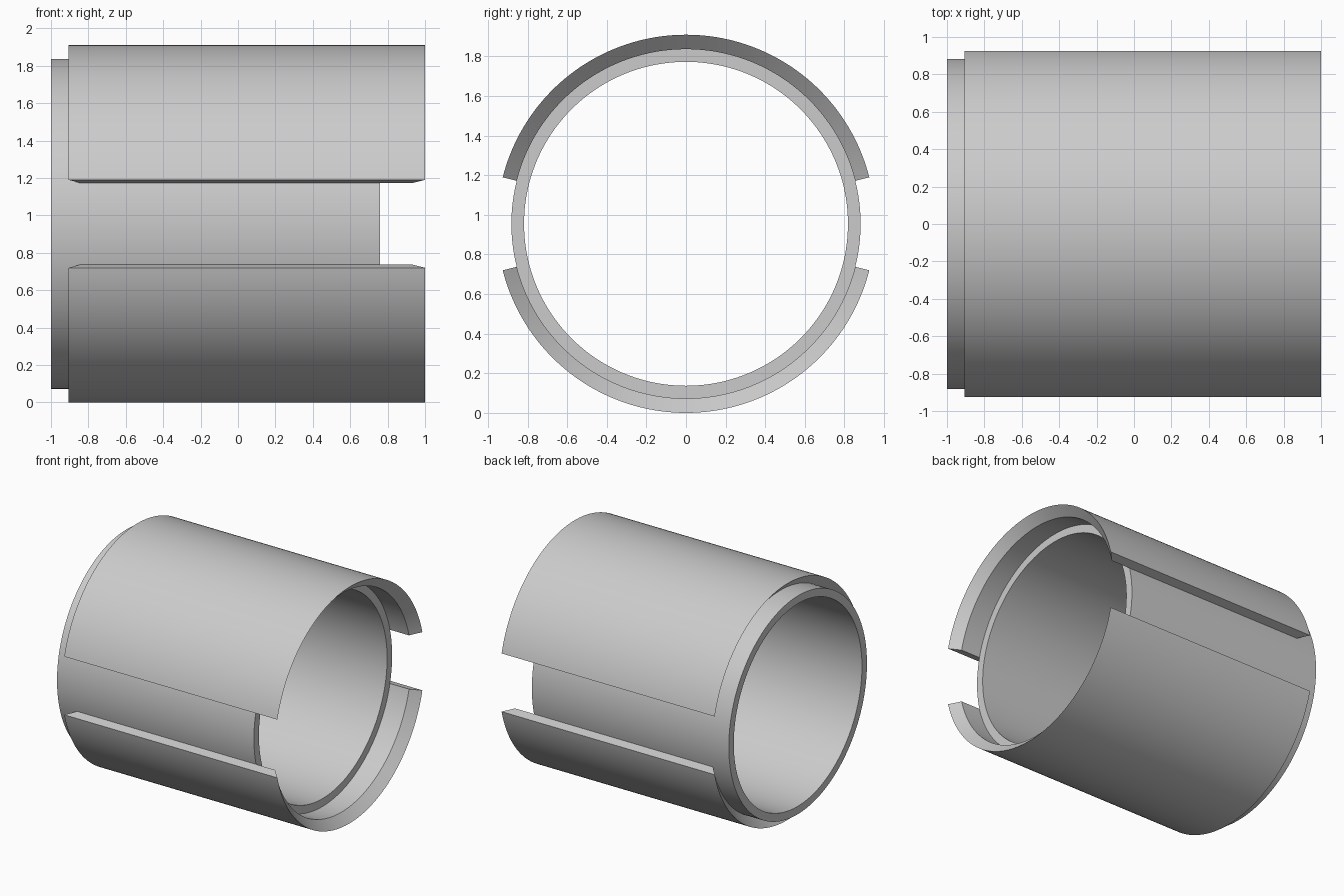
import bpy, bmesh, math

if "Cube" in bpy.data.objects:
    bpy.data.objects.remove(bpy.data.objects["Cube"])

R, RT, RI = 0.955, 0.882, 0.818      # shell, inner tube, bore radii
SLOT = math.radians(14.25)           # half angle of each side slot

# (x, radius) sections: full wall with undercut/chamfered sleeve, and bare tube in the slots
FULL = [(-1, RI), (-1, RT), (-0.84, RT), (-0.905, R), (1, R),
        (0.93, RT), (0.76, RT), (0.76, RI)]
TUBE = [(-1, RI), (-1, RT), (-0.84, RT), (0.76, RT), (0.76, RI)]
WALL = FULL[2:7]

bm = bmesh.new()


def ring(section, a):
    return [bm.verts.new((x, r * math.cos(a), R + r * math.sin(a))) for x, r in section]


def sweep(section, a0, a1, steps):
    rings = [ring(section, a0 + (a1 - a0) * i / steps) for i in range(steps + 1)]
    n = len(section)
    for p, q in zip(rings, rings[1:]):
        for j in range(n):
            k = (j + 1) % n
            bm.faces.new((p[j], p[k], q[k], q[j]))


for side in (0, math.pi):
    sweep(TUBE, side - SLOT, side + SLOT, 16)                # slot floor
    sweep(FULL, side + SLOT, side + math.pi - SLOT, 84)      # sleeve half
    for a in (side - SLOT, side + SLOT):                     # slot walls
        bm.faces.new(ring(WALL, a))

bmesh.ops.remove_doubles(bm, verts=bm.verts, dist=1e-5)
bmesh.ops.recalc_face_normals(bm, faces=bm.faces)

mesh = bpy.data.meshes.new("slotted_sleeve")
bm.to_mesh(mesh)
bm.free()
obj = bpy.data.objects.new("slotted_sleeve", mesh)
bpy.context.collection.objects.link(obj)
bpy.context.view_layer.objects.active = obj
obj.select_set(True)
bpy.ops.object.shade_smooth_by_angle(angle=math.radians(30))
